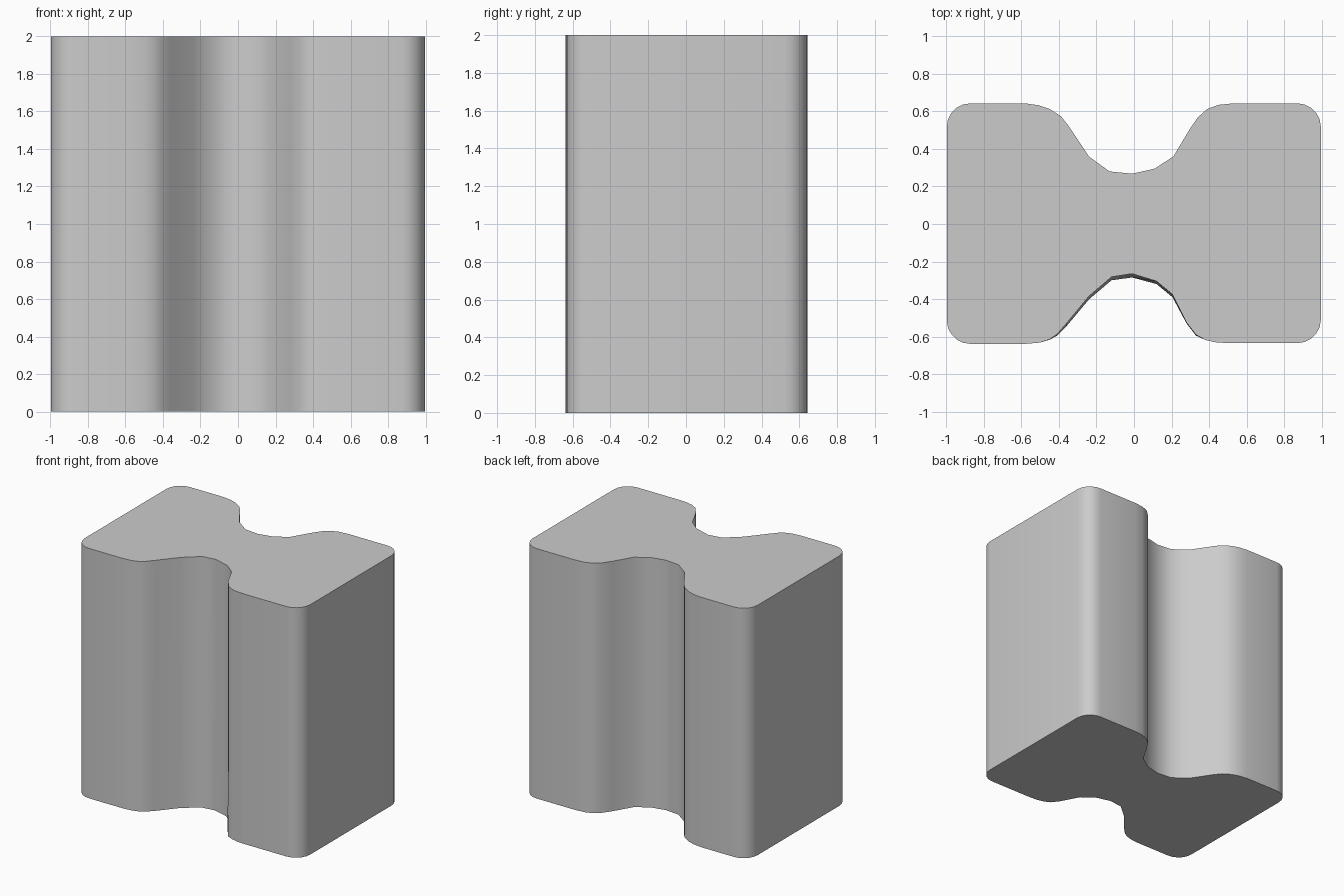
import bpy, bmesh, math

if "Cube" in bpy.data.objects:
    bpy.data.objects.remove(bpy.data.objects["Cube"])

HEIGHT = 2.0

# Back edge of the plan, left to right, with the notch in the middle
back = [(-0.58, 0.643), (-0.51, 0.633), (-0.45, 0.613), (-0.39, 0.575), (-0.35, 0.525),
        (-0.24, 0.36), (-0.13, 0.28), (-0.01, 0.268), (0.11, 0.295), (0.21, 0.36),
        (0.30, 0.51), (0.34, 0.568), (0.39, 0.613), (0.45, 0.635), (0.53, 0.643)]

# Front edge, right to left: x, y at the top, y at the base (notch is slightly drafted)
front = [(0.50, -0.635, -0.635), (0.43, -0.63, -0.63), (0.38, -0.618, -0.618),
         (0.33, -0.59, -0.595), (0.28, -0.525, -0.53), (0.205, -0.375, -0.39),
         (0.12, -0.305, -0.32), (-0.01, -0.265, -0.285), (-0.12, -0.282, -0.30),
         (-0.24, -0.385, -0.402), (-0.36, -0.53, -0.545), (-0.41, -0.588, -0.595),
         (-0.45, -0.615, -0.617), (-0.50, -0.632, -0.632), (-0.58, -0.639, -0.639)]


def corner(cx, cy, start, r=0.125, steps=5):
    """Rounded corner running clockwise from the start angle."""
    pts = []
    for i in range(steps + 1):
        a = math.radians(start - 90 * i / steps)
        pts.append((cx + r * math.cos(a), cy + r * math.sin(a)))
    return pts


# Clockwise plan as (x, top y, base y)
def both(pts):
    return [(x, y, y) for x, y in pts]


plan = (both(back) + both(corner(0.871, 0.518, 90)) + both(corner(0.871, -0.51, 0))
        + front + both(corner(-0.873, -0.514, 270)) + both(corner(-0.873, 0.518, 180)))
plan.reverse()

# Notched block
bm = bmesh.new()
base = [bm.verts.new((x, yb, 0)) for x, yt, yb in plan]
top = [bm.verts.new((x, yt, HEIGHT)) for x, yt, yb in plan]
n = len(plan)
bm.faces.new(top)
bm.faces.new(base[::-1])
for i in range(n):
    j = (i + 1) % n
    bm.faces.new((base[i], base[j], top[j], top[i]))
bmesh.ops.recalc_face_normals(bm, faces=bm.faces)
mesh = bpy.data.meshes.new("notched_block")
bm.to_mesh(mesh)
bm.free()
block = bpy.data.objects.new("notched_block", mesh)
bpy.context.collection.objects.link(block)

# Smooth walls, crisp end caps
bpy.context.view_layer.objects.active = block
block.select_set(True)
bpy.ops.object.shade_smooth_by_angle(angle=math.radians(40))
